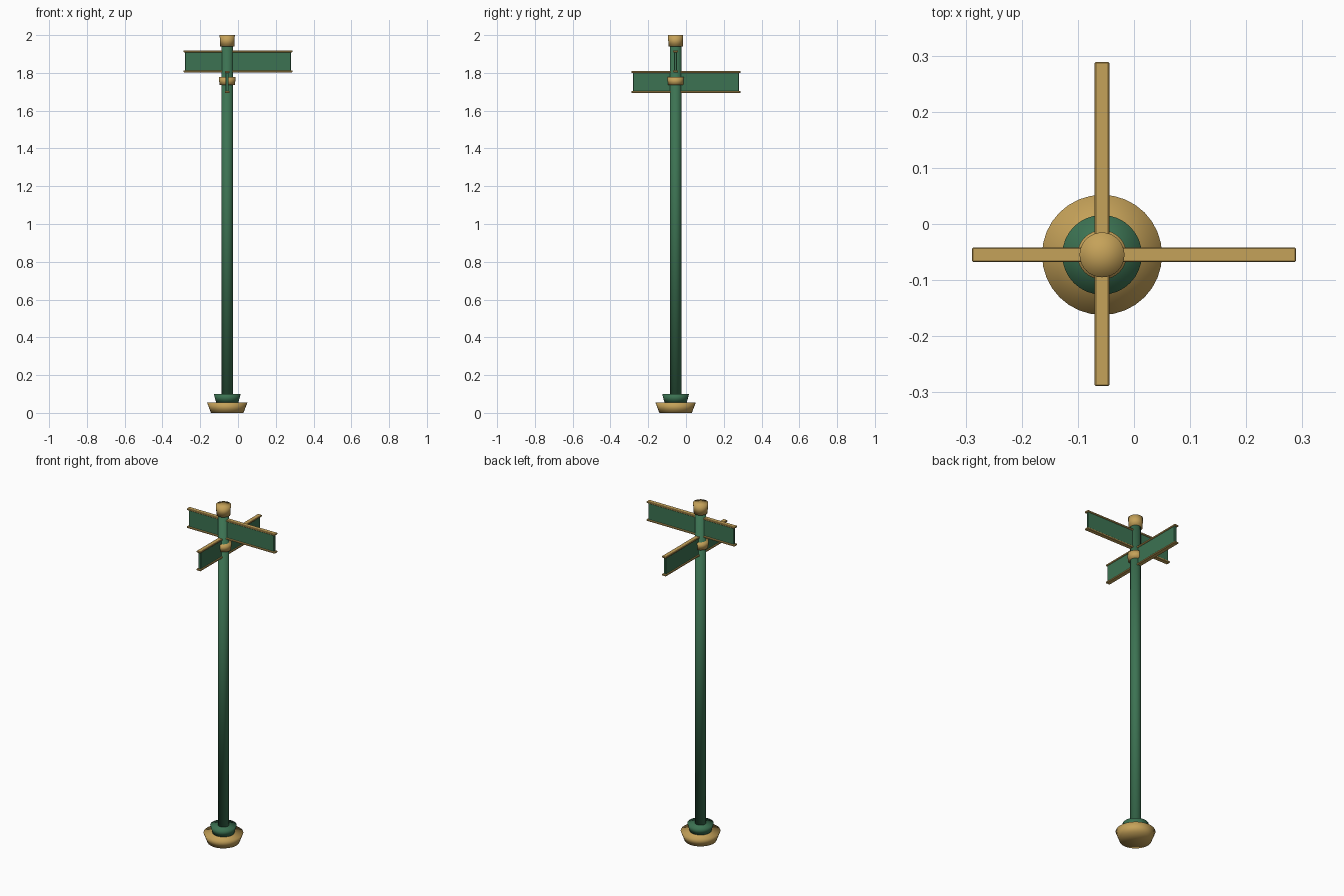
import bpy, bmesh, math
from mathutils import Matrix

if "Cube" in bpy.data.objects:
    bpy.data.objects.remove(bpy.data.objects["Cube"])

PX, PY = -0.057, -0.055   # post axis, off centre


def material(name, rgb):
    m = bpy.data.materials.new(name)
    m.diffuse_color = (*rgb, 1)
    m.use_nodes = True
    m.node_tree.nodes["Principled BSDF"].inputs["Base Color"].default_value = m.diffuse_color
    return m


GREEN = material("green_paint", (0.045, 0.17, 0.085))
GOLD = material("gold_paint", (0.56, 0.36, 0.10))


def finish(name, bm, mat, smooth):
    me = bpy.data.meshes.new(name)
    bmesh.ops.recalc_face_normals(bm, faces=bm.faces)
    bm.to_mesh(me)
    bm.free()
    for p in me.polygons:
        p.use_smooth = smooth
    me.materials.append(mat)
    ob = bpy.data.objects.new(name, me)
    bpy.context.collection.objects.link(ob)
    return ob


def turned(name, z0, z1, r0, r1, mat, seg=32):
    """Smooth tapered drum on the post axis."""
    bm = bmesh.new()
    bmesh.ops.create_cone(bm, cap_ends=True, cap_tris=True, segments=seg,
                          radius1=r0, radius2=r1, depth=z1 - z0,
                          matrix=Matrix.Translation((PX, PY, (z0 + z1) / 2)))
    return finish(name, bm, mat, True)


def slab(name, length, width, z0, z1, mat, along_y, bevel):
    """Lightly bevelled bar lying along x or y through the post."""
    size = (width, length, z1 - z0) if along_y else (length, width, z1 - z0)
    pos = (PX, 0, (z0 + z1) / 2) if along_y else (0, PY, (z0 + z1) / 2)
    bm = bmesh.new()
    bmesh.ops.create_cube(bm, size=1, matrix=Matrix.Translation(pos)
                          @ Matrix.Diagonal((*size, 1)))
    bmesh.ops.bevel(bm, geom=bm.edges[:], offset=bevel, segments=1,
                    affect='EDGES')
    return finish(name, bm, mat, False)


# Post, stepped base, collar and cap
turned("base_foot", 0.0, 0.055, 0.086, 0.107, GOLD)
turned("base_step", 0.055, 0.10, 0.059, 0.071, GREEN)
turned("post", 0.095, 1.945, 0.03, 0.03, GREEN)
turned("collar", 1.735, 1.777, 0.041, 0.044, GOLD)
turned("cap", 1.94, 2.0, 0.038, 0.04, GOLD)

# Two crossed street signs, each a panel with top and bottom trim
for label, z0, z1, along_y in (("upper", 1.803, 1.919, False),
                               ("lower", 1.694, 1.81, True)):
    slab(label + "_sign_panel", 0.56, 0.016, z0 + 0.005, z1 - 0.005,
         GREEN, along_y, 0.002)
    slab(label + "_sign_bottom_trim", 0.577, 0.026, z0, z0 + 0.010,
         GOLD, along_y, 0.002)
    slab(label + "_sign_top_trim", 0.577, 0.026, z1 - 0.010, z1,
         GOLD, along_y, 0.002)
